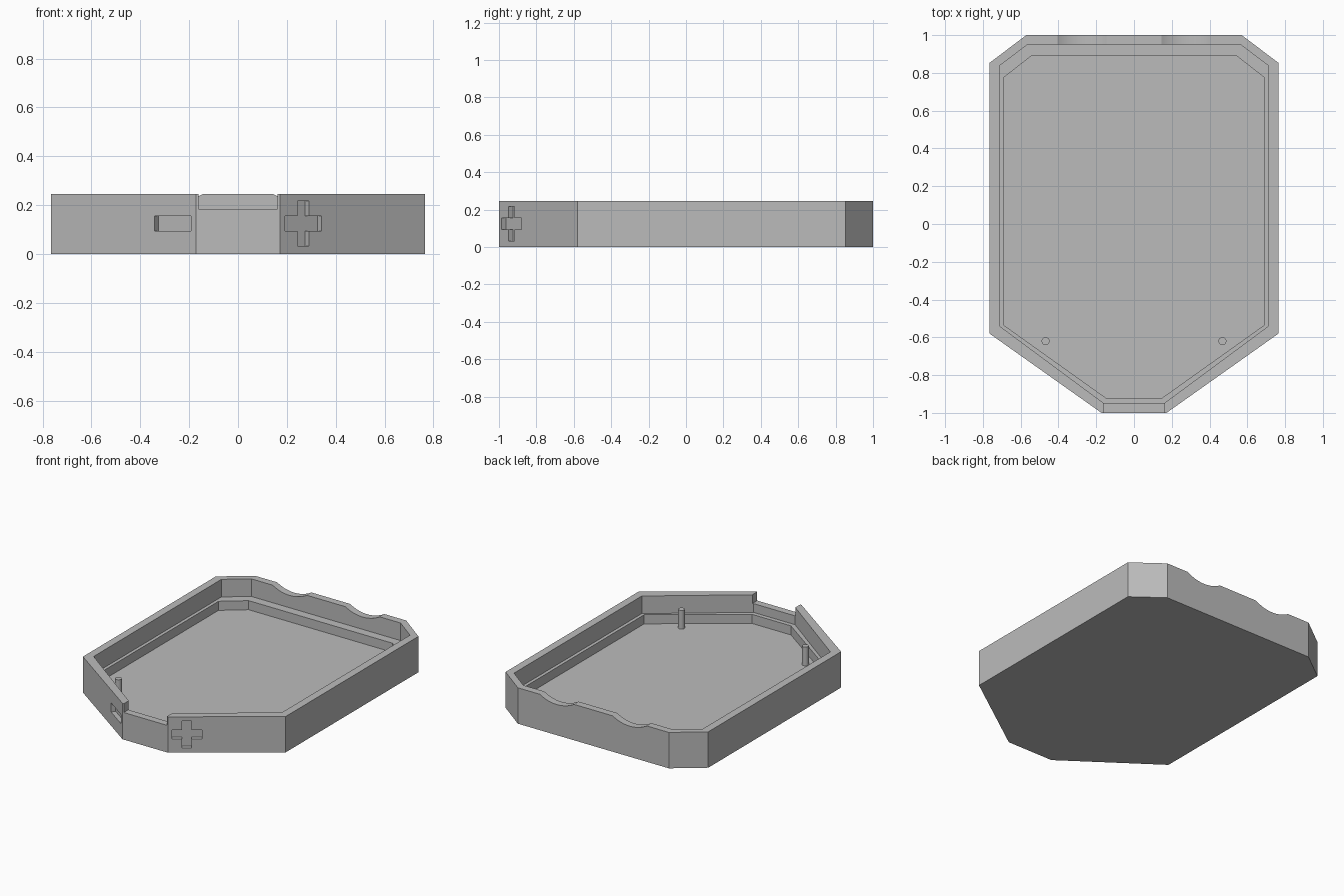
import bpy, bmesh, math
from mathutils import Vector, Matrix

cube = bpy.data.objects.get("Cube")
if cube:
    bpy.data.objects.remove(cube, do_unlink=True)

HEIGHT, LEDGE, FLOOR = 0.245, 0.125, 0.063

grey = bpy.data.materials.new("plain_grey")
grey.use_nodes = True
grey.diffuse_color = (0.5, 0.5, 0.5, 1)
grey.node_tree.nodes["Principled BSDF"].inputs["Base Color"].default_value = (0.5, 0.5, 0.5, 1)


def add_object(name, bm):
    bmesh.ops.recalc_face_normals(bm, faces=bm.faces)
    mesh = bpy.data.meshes.new(name)
    bm.to_mesh(mesh)
    bm.free()
    mesh.materials.append(grey)
    obj = bpy.data.objects.new(name, mesh)
    bpy.context.collection.objects.link(obj)
    return obj


def prism(name, half, z0, z1):
    """Extrude an outline given as its +x half, front to back."""
    outline = half + [(-x, y) for x, y in reversed(half)]
    bm = bmesh.new()
    face = bm.faces.new([bm.verts.new((x, y, z0)) for x, y in outline])
    top = bmesh.ops.extrude_face_region(bm, geom=[face])["geom"]
    verts = [v for v in top if isinstance(v, bmesh.types.BMVert)]
    bmesh.ops.translate(bm, verts=verts, vec=(0, 0, z1 - z0))
    return add_object(name, bm)


def box(name, size, matrix):
    bm = bmesh.new()
    bmesh.ops.create_cube(bm, size=1, matrix=matrix @ Matrix.Diagonal((*size, 1)))
    return add_object(name, bm)


def cylinder(name, radius, depth, sides, matrix):
    bm = bmesh.new()
    bmesh.ops.create_cone(bm, cap_ends=True, segments=sides, radius1=radius,
                          radius2=radius, depth=depth, matrix=matrix)
    return add_object(name, bm)


def cut(target, cutter):
    """Subtract the cutter, bake the result and remove the cutter."""
    mod = target.modifiers.new("cut", "BOOLEAN")
    mod.operation, mod.solver, mod.object = "DIFFERENCE", "EXACT", cutter
    bpy.context.view_layer.update()
    graph = bpy.context.evaluated_depsgraph_get()
    baked = bpy.data.meshes.new_from_object(target.evaluated_get(graph))
    target.modifiers.clear()
    target.data = baked
    bpy.data.objects.remove(cutter, do_unlink=True)


# Tray body with a stepped cavity
tray = prism("tray", [(0.172, -1), (0.765, -0.58), (0.765, 0.853), (0.57, 1)], 0, HEIGHT)
cut(tray, prism("upper_cavity", [(0.157, -0.951), (0.712, -0.555 + 0.015), (0.712, 0.838), (0.563, 0.95)],
                LEDGE, HEIGHT + 0.1))
cut(tray, prism("lower_cavity", [(0.147, -0.922), (0.69, -0.535), (0.69, 0.775), (0.543, 0.89)],
                FLOOR, LEDGE + 0.05))

# Notch in the front wall
cut(tray, box("front_notch", (0.325, 0.15, 0.12), Matrix.Translation((0, -1, HEIGHT))))

# Two shallow scallops in the back wall
radius, dip = 0.25, 0.036
for side in (-1, 1):
    place = Matrix.Translation((side * 0.275, 1, HEIGHT + radius - dip))
    cut(tray, cylinder("scallop", radius, 0.16, 128, place @ Matrix.Rotation(math.pi / 2, 4, "X")))

# Recessed plus and minus marks on the slanted front walls
slant = math.atan2(0.42, 0.593)


def mark(side, width, height):
    x = side * 0.267
    y = -1 + (abs(x) - 0.172) * math.tan(slant)
    place = Matrix.Translation((x, y, 0.125)) @ Matrix.Rotation(side * slant, 4, "Z")
    cut(tray, box("mark", (width, 0.06, height), place))


mark(-1, 0.185, 0.062)
mark(1, 0.185, 0.062)
mark(1, 0.058, 0.185)

# Locating pins standing on the floor
pins = []
for side, label in ((-1, "right"), (1, "left")):
    place = Matrix.Translation((side * 0.468, -0.62, (FLOOR + 0.19) / 2))
    pins.append(cylinder(label + "_pin", 0.021, 0.19 - FLOOR + 0.002, 32, place))

# Smooth the curved surfaces, keep the edges sharp
bpy.ops.object.select_all(action="DESELECT")
for obj in [tray] + pins:
    obj.select_set(True)
bpy.context.view_layer.objects.active = tray
bpy.ops.object.shade_smooth_by_angle(angle=math.radians(25))
